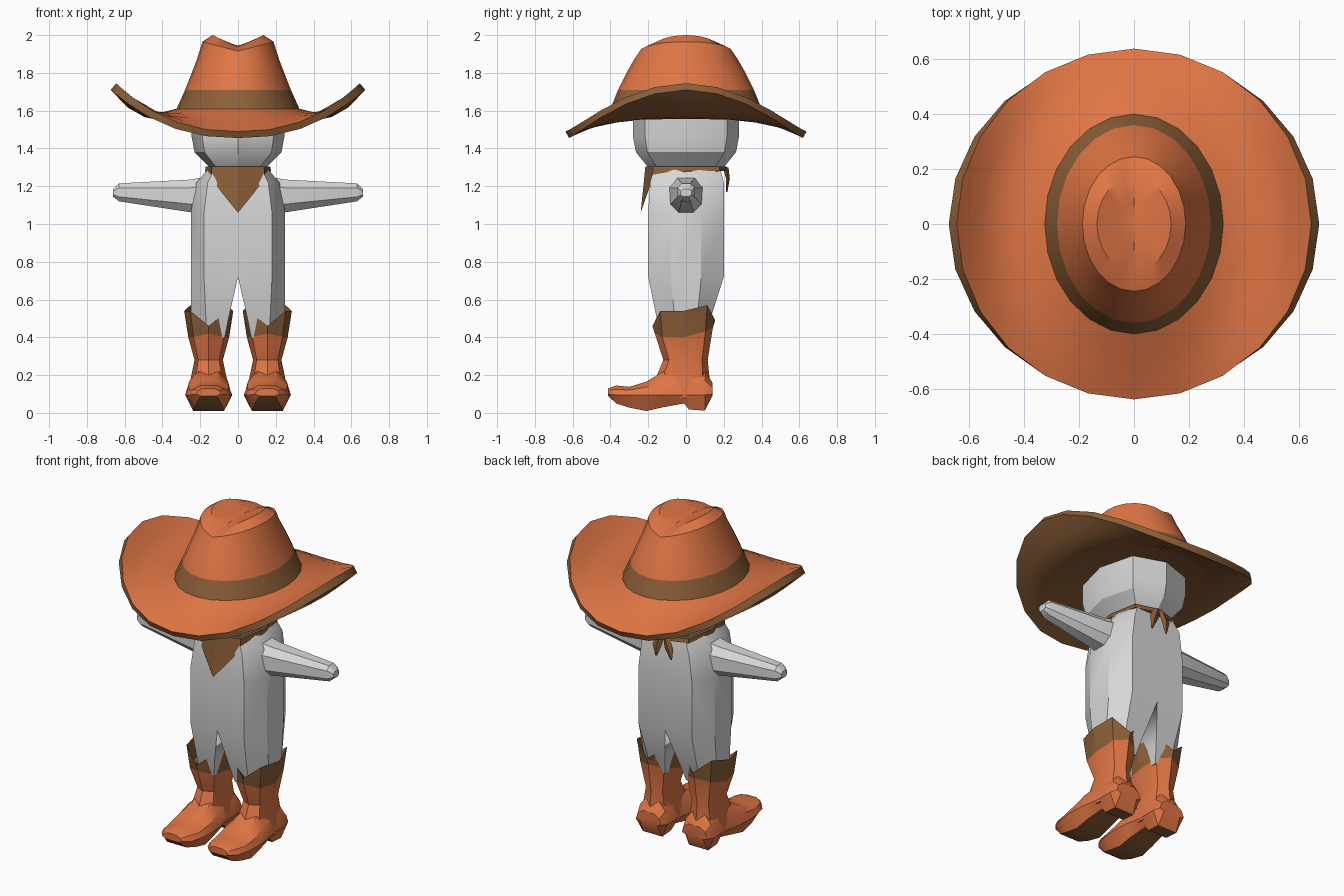
import bpy, bmesh, math

if "Cube" in bpy.data.objects:
    bpy.data.objects.remove(bpy.data.objects["Cube"])


def material(name, rgb):
    m = bpy.data.materials.new(name)
    m.use_nodes = True
    m.diffuse_color = (*rgb, 1)
    m.node_tree.nodes["Principled BSDF"].inputs["Base Color"].default_value = (*rgb, 1)
    return m


ORANGE = material("orange_leather", (0.74, 0.18, 0.06))
BROWN = material("brown_leather", (0.27, 0.115, 0.04))
WHITE = material("pale_grey", (0.68, 0.68, 0.68))


def signed_pow(v, p):
    return math.copysign(abs(v) ** p, v) if abs(v) > 1e-6 else 0.0


def ring(z, hx, hy, cx=0, cy=0, n=8, power=1.0):
    """Horizontal ring; a power below one squares it off."""
    pts = []
    for k in range(n):
        a = 2 * math.pi * k / n - math.pi / 2
        pts.append((cx + hx * signed_pow(math.cos(a), power),
                    cy + hy * signed_pow(math.sin(a), power), z))
    return pts


def loft(name, rings, mats, bands=None, mirror=False, rule=None, angle=30):
    """Skin a list of equal rings, cap both ends and colour by band or rule."""
    bm = bmesh.new()
    rows = [[bm.verts.new(p) for p in r] for r in rings]
    n = len(rows[0])
    for i in range(len(rows) - 1):
        for k in range(n):
            j = (k + 1) % n
            f = bm.faces.new((rows[i][k], rows[i][j], rows[i + 1][j], rows[i + 1][k]))
            f.material_index = bands[i] if bands else 0
    for row, band in ((rows[0], 0), (rows[-1], -1)):
        bm.faces.new(row).material_index = bands[band] if bands else 0
    bmesh.ops.recalc_face_normals(bm, faces=bm.faces)
    if rule:
        for f in bm.faces:
            f.material_index = rule(f)
    if mirror:
        inner = [f for f in bm.faces if all(abs(v.co.x) < 1e-4 for v in f.verts)]
        bmesh.ops.delete(bm, geom=inner, context='FACES')
    mesh = bpy.data.meshes.new(name)
    bm.to_mesh(mesh)
    bm.free()
    for m in mats:
        mesh.materials.append(m)
    ob = bpy.data.objects.new(name, mesh)
    bpy.context.scene.collection.objects.link(ob)
    if mirror:
        ob.modifiers.new("Mirror", 'MIRROR').use_clip = True
    bpy.ops.object.select_all(action='DESELECT')
    ob.select_set(True)
    bpy.context.view_layer.objects.active = ob
    bpy.ops.object.shade_smooth_by_angle(angle=math.radians(angle))
    return ob


# Head
loft("head", [ring(z, hx, hy, power=0.75) for z, hx, hy in (
    (1.30, 0.15, 0.20), (1.38, 0.23, 0.265), (1.46, 0.245, 0.28), (1.70, 0.245, 0.28))], [WHITE])


# Torso and legs: half of the body, mirrored
def half_section(z, inner, mid, outer, front, back, side):
    return [(inner, front, z), (mid, front, z), (outer, -side, z),
            (outer, side, z), (mid, back, z), (inner, back, z)]


loft("body", [half_section(*s) for s in (
    (0.40, 0.07, 0.17, 0.23, -0.13, 0.10, 0.05),
    (0.50, 0.05, 0.17, 0.25, -0.155, 0.13, 0.06),
    (0.72, 0.00, 0.18, 0.25, -0.20, 0.20, 0.08),
    (1.06, 0.00, 0.18, 0.25, -0.20, 0.20, 0.08),
    (1.22, 0.00, 0.16, 0.22, -0.19, 0.20, 0.08),
    (1.30, 0.00, 0.12, 0.15, -0.17, 0.18, 0.06))], [WHITE], mirror=True)


# Arms, held straight out
def arm_ring(x, hy, low, high):
    mid, hz = (low + high) / 2, (high - low) / 2
    return [(x, hy * c, mid + hz * s) for c, s in (
        (1, -.5), (1, .5), (.5, 1), (-.5, 1), (-1, .5), (-1, -.5), (-.5, -1), (.5, -1))]


loft("arm", [arm_ring(*s) for s in (
    (0.17, 0.10, 1.04, 1.25), (0.25, 0.08, 1.062, 1.235),
    (0.63, 0.045, 1.12, 1.215), (0.662, 0.028, 1.145, 1.185))], [WHITE], mirror=True)

# Neckerchief with a pointed front
top = ring(1.305, 0.17, 0.215, power=0.6)
bottom = []
for x, y, z in ring(1.28, 0.175, 0.22, power=0.6):
    if y < -0.05:
        z = 1.06 if abs(x) < 0.01 else 1.235
    bottom.append((x, y - (0.02 if z < 1.1 else 0), z))
loft("neckerchief", [bottom, top], [BROWN])

# Knot and its two tails at the back
for side in (-1, 1):
    loft("neckerchief_tail", [ring(z, hx, hy, side * cx, cy, n=4) for z, hx, hy, cx, cy in (
        (1.17, 0.006, 0.004, 0.05, 0.215), (1.24, 0.03, 0.01, 0.04, 0.222),
        (1.30, 0.02, 0.015, 0.015, 0.21))], [BROWN])

# Boot shafts with a scalloped brown cuff
CX = 0.155
shaft = []
for z, hx, front, back in ((0.08, 0.10, -0.15, 0.13), (0.16, 0.10, -0.17, 0.127),
                           (0.28, 0.075, -0.12, 0.115), (0.40, 0.108, -0.165, 0.142),
                           (0.50, 0.13, -0.178, 0.155), (0.44, 0.10, -0.14, 0.12)):
    shaft.append(ring(z, hx, (back - front) / 2, CX, (back + front) / 2, power=0.85))


def scallop(points, rise, drop):
    return [(x, y, z - drop + rise * min(1, abs(x - CX) / 0.09) + (0.03 if y > 0.1 else 0))
            for x, y, z in points]


shaft[3] = scallop(shaft[3], -0.02, -0.02)
shaft[4] = scallop(shaft[4], 0.08, 0.04)
loft("boot_shaft", shaft, [ORANGE, BROWN], bands=[0, 0, 0, 1, 1], mirror=True)


# Boot feet: sections from toe to heel
def foot_section(y, w, low, high):
    wide = max(0.095, low + 0.01)
    shoulder = wide + (high - wide) * 0.6
    half = [(0.65 * w, low), (w, wide), (0.85 * w, shoulder), (0.45 * w, high)]
    return ([(CX + x, y, z) for x, z in half] +
            [(CX - x, y, z) for x, z in reversed(half)])


loft("boot_foot", [foot_section(*s) for s in (
    (-0.412, 0.065, 0.09, 0.13), (-0.37, 0.10, 0.05, 0.145), (-0.30, 0.118, 0.028, 0.138),
    (-0.21, 0.125, 0.01, 0.165), (-0.12, 0.12, 0.03, 0.22), (-0.01, 0.10, 0.05, 0.24),
    (0.015, 0.10, 0.018, 0.24), (0.10, 0.10, 0.012, 0.22), (0.14, 0.085, 0.09, 0.16))],
    [ORANGE, BROWN], mirror=True, rule=lambda f: 1 if f.normal.z < -0.6 else 0)

# Hat: underside, rolled brim, band and creased crown in one skin
SEG = 24
IN_X, IN_Y, OUT_X, OUT_Y = 0.325, 0.40, 0.645, 0.638


def brim_ring(t, under=False):
    hx, hy = IN_X + (OUT_X - IN_X) * t, IN_Y + (OUT_Y - IN_Y) * t
    pts = []
    for x, y, _ in ring(0, hx, hy, n=SEG):
        s = abs(x) / hx
        z = 1.61 - 0.12 * t + 0.255 * s ** 2.4 * t ** 2.3
        if under:
            z -= 0.035
            x *= 1 + 0.045 * s * t
            y *= 1 - 0.03 * t * (1 - s)
        pts.append((x, y, z))
    return pts


def crease_ring(hx, hy, base, rise):
    return [(x, y, base + rise * abs(x) / hx) for x, y, _ in ring(0, hx, hy, n=SEG)]


steps = (0, 0.25, 0.5, 0.75, 1)
rings = [brim_ring(t, True) for t in steps] + [brim_ring(t) for t in reversed(steps)]
rings += [ring(1.71, 0.28, 0.36, n=SEG), ring(1.80, 0.245, 0.315, n=SEG),
          ring(1.87, 0.218, 0.275, n=SEG),
          crease_ring(0.188, 0.245, 1.915, 0.05), crease_ring(0.135, 0.17, 1.935, 0.065),
          crease_ring(0.06, 0.08, 1.942, 0.022), crease_ring(0.005, 0.008, 1.945, 0)]
loft("hat", rings, [ORANGE, BROWN], bands=[1] * 5 + [0] * 4 + [1] + [0] * 6, angle=35)
